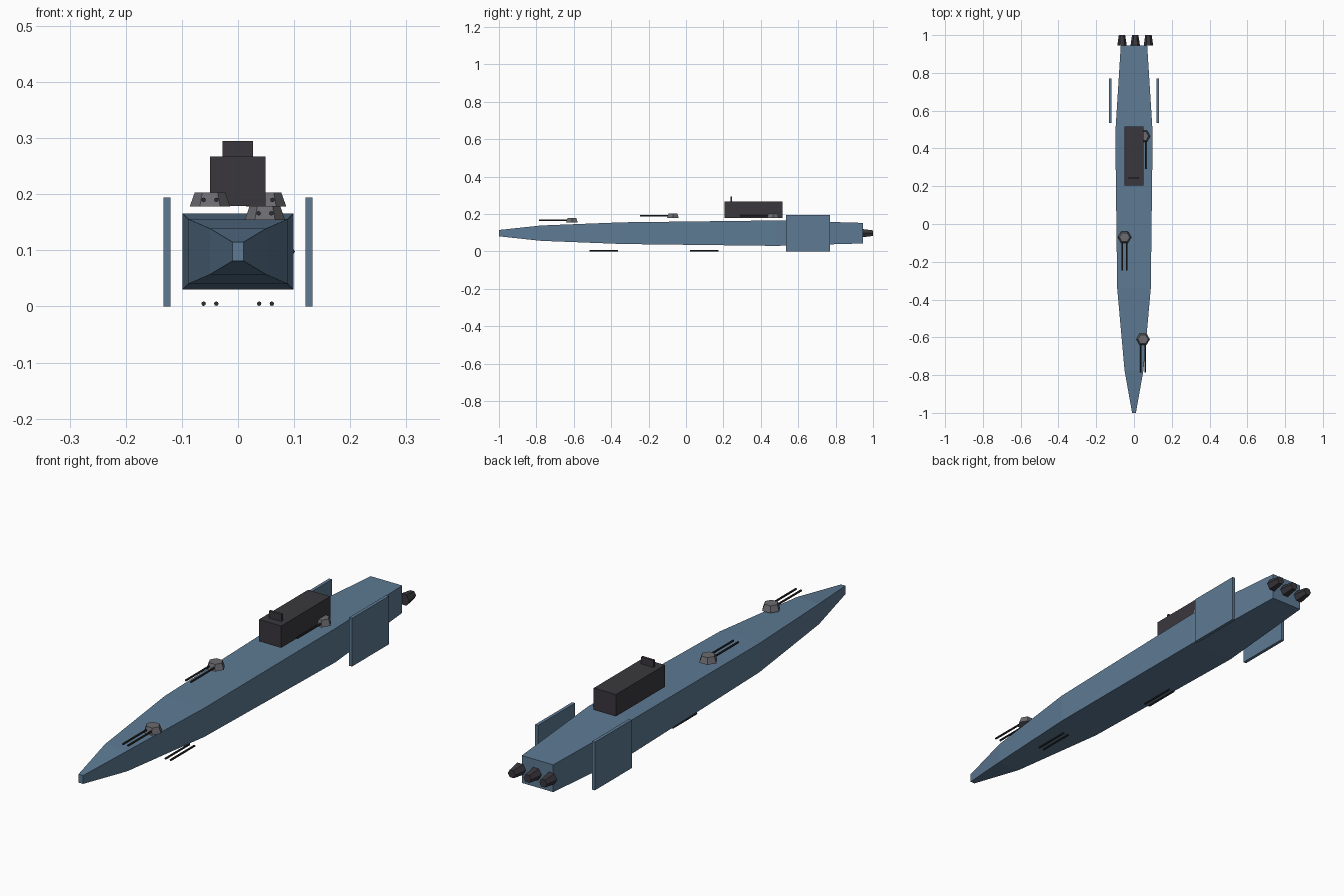
import bpy, bmesh, math
from mathutils import Matrix, Vector

cube = bpy.data.objects.get("Cube")
if cube:
    bpy.data.objects.remove(cube, do_unlink=True)


def material(name, rgb):
    m = bpy.data.materials.new(name)
    m.use_nodes = True
    m.diffuse_color = (*rgb, 1)
    m.node_tree.nodes["Principled BSDF"].inputs["Base Color"].default_value = (*rgb, 1)
    return m


BLUE = material("steel_blue", (0.11, 0.195, 0.295))
DARK = material("charcoal", (0.042, 0.039, 0.046))
GREY = material("gun_grey", (0.15, 0.15, 0.165))
BLACK = material("barrel_black", (0.028, 0.028, 0.032))


def finish(name, bm, mat):
    bmesh.ops.recalc_face_normals(bm, faces=bm.faces)
    me = bpy.data.meshes.new(name)
    bm.to_mesh(me)
    bm.free()
    me.materials.append(mat)
    ob = bpy.data.objects.new(name, me)
    bpy.context.collection.objects.link(ob)
    return ob


def box(name, lo, hi, mat):
    lo, hi = Vector(lo), Vector(hi)
    bm = bmesh.new()
    bmesh.ops.create_cube(bm, size=1, matrix=Matrix.Translation((lo + hi) / 2)
                          @ Matrix.Diagonal((*(hi - lo), 1)))
    return finish(name, bm, mat)


def cone(name, centre, r1, r2, depth, sides, mat, along_y=False):
    # corners lie on the x axis; r1 is the low or front end
    turn = Matrix.Rotation(math.radians(-90), 4, 'X') if along_y else Matrix()
    spin = Matrix.Rotation(math.radians(90), 4, 'Z')
    bm = bmesh.new()
    bmesh.ops.create_cone(bm, cap_ends=True, segments=sides, radius1=r1, radius2=r2,
                          depth=depth, matrix=Matrix.Translation(centre) @ turn @ spin)
    return finish(name, bm, mat)


# Hull: rectangular sections lofted along y (y, half width, half height)
MID = 0.098
sections = [(-1, 0.01, 0.017), (-0.775, 0.05, 0.041), (-0.34, 0.089, 0.058),
            (0.48, 0.099, 0.068), (0.945, 0.07, 0.055)]
bm = bmesh.new()
rings = [[bm.verts.new((sx * w, y, MID + sz * h))
          for sx, sz in ((-1, -1), (1, -1), (1, 1), (-1, 1))] for y, w, h in sections]
for a, b in zip(rings, rings[1:]):
    for i in range(4):
        j = (i + 1) % 4
        bm.faces.new((a[i], a[j], b[j], b[i]))
bm.faces.new(rings[0])
bm.faces.new(rings[-1])
finish("hull", bm, BLUE)

# Side fins
for side, s in (("left", 1), ("right", -1)):
    x = sorted((s * 0.12, s * 0.133))
    box(side + "_fin", (x[0], 0.535, 0), (x[1], 0.77, 0.194), BLUE)

# Bridge block and the plate on its roof
box("bridge", (-0.05, 0.205, 0.179), (0.049, 0.517, 0.267), DARK)
box("bridge_plate", (-0.028, 0.237, 0.267), (0.027, 0.247, 0.295), DARK)


# Twin barrels
def barrels(name, x, y, z):
    for i, dx in enumerate((-0.0113, 0.0113)):
        cone(f"{name}_barrel_{i + 1}", (x + dx, y, z), 0.004, 0.004, 0.152, 8, BLACK, True)


# Deck turrets
for name, x, y, z in (("fore_turret", 0.048, -0.61, 0.167),
                      ("middle_turret", -0.05, -0.07, 0.191),
                      ("aft_turret", 0.05, 0.465, 0.191)):
    cone(name, (x, y, z), 0.036, 0.027, 0.025, 6, GREY)
    barrels(name, x, y - 0.099, z - 0.001)

# Barrels below the keel
barrels("fore_keel", 0.049, -0.439, 0.005)
barrels("aft_keel", -0.05, 0.097, 0.005)

# Engine nozzles
for i in range(3):
    cone(f"engine_{i + 1}", (-0.0635 + 0.07 * i, 0.9725, MID), 0.025, 0.017, 0.055, 6, DARK, True)
